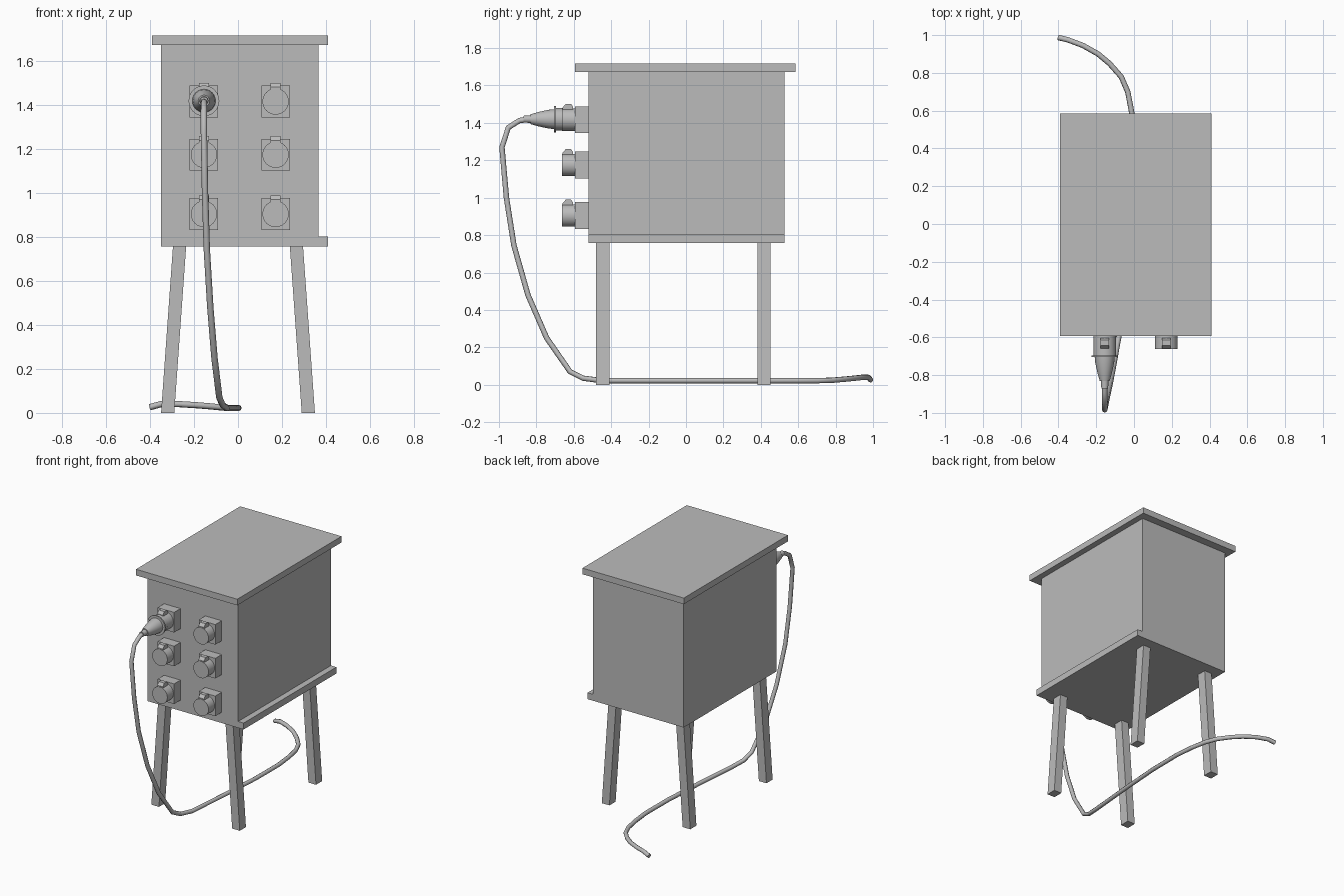
import bpy, bmesh, math
from mathutils import Matrix

cube = bpy.data.objects.get("Cube")
if cube:
    bpy.data.objects.remove(cube, do_unlink=True)

grey = bpy.data.materials.new("plain_grey")
grey.use_nodes = True
grey.diffuse_color = (0.5, 0.5, 0.5, 1)
grey.node_tree.nodes["Principled BSDF"].inputs["Base Color"].default_value = (0.5, 0.5, 0.5, 1)


def finish(name, bm, smooth=False):
    bmesh.ops.recalc_face_normals(bm, faces=bm.faces)
    mesh = bpy.data.meshes.new(name)
    bm.to_mesh(mesh)
    bm.free()
    mesh.materials.append(grey)
    obj = bpy.data.objects.new(name, mesh)
    bpy.context.collection.objects.link(obj)
    if smooth:
        bpy.ops.object.select_all(action="DESELECT")
        obj.select_set(True)
        bpy.context.view_layer.objects.active = obj
        bpy.ops.object.shade_smooth_by_angle(angle=math.radians(35))
    return obj


def box(name, x, y, z, lean=0):
    """Box between pairs of limits; lean shifts the top along x."""
    bm = bmesh.new()
    bmesh.ops.create_cube(bm, size=1)
    for v in bm.verts:
        up = v.co.z > 0
        v.co = (x[v.co.x > 0] + lean * up, y[v.co.y > 0], z[up])
    return finish(name, bm)


def lathe(name, cx, cz, profile, sides=24):
    """Turn (radius, y) points around an axis along y."""
    bm = bmesh.new()
    rings = []
    for r, y in profile:
        rings.append([bm.verts.new((cx + r * math.cos(a), y, cz + r * math.sin(a)))
                      for a in (math.tau * i / sides for i in range(sides))])
    for lower, upper in zip(rings, rings[1:]):
        for i in range(sides):
            j = (i + 1) % sides
            bm.faces.new((lower[i], lower[j], upper[j], upper[i]))
    bm.faces.new(rings[0])
    bm.faces.new(rings[-1])
    return finish(name, bm, True)


def extrude_x(name, cx, half, outline):
    """Extrude a (y, z) outline across x."""
    bm = bmesh.new()
    face = bm.faces.new([bm.verts.new((cx - half, y, z)) for y, z in outline])
    moved = bmesh.ops.extrude_face_region(bm, geom=[face])["geom"]
    bmesh.ops.translate(bm, vec=(2 * half, 0, 0),
                        verts=[g for g in moved if isinstance(g, bmesh.types.BMVert)])
    return finish(name, bm)


# Cabinet
box("cabinet_body", (-0.35, 0.367), (-0.522, 0.527), (0.757, 1.673))
box("roof_panel", (-0.392, 0.41), (-0.594, 0.585), (1.673, 1.717))
box("base_ledge", (0.367, 0.41), (-0.522, 0.527), (0.757, 0.803))

# Splayed legs
for side, sx in (("right", -1), ("left", 1)):
    for end, y in (("front", -0.445), ("back", 0.417)):
        box(f"{end}_{side}_leg", (sx * 0.32 - 0.03, sx * 0.32 + 0.03),
            (y - 0.035, y + 0.035), (0, 0.757), -sx * 0.054)

# Sockets with round caps and hinged lugs
for col, x in (("right", -0.155), ("left", 0.171)):
    for row, z in (("top", 1.417), ("middle", 1.175), ("bottom", 0.905)):
        tag = f"{row}_{col}_socket"
        box(tag + "_box", (x - 0.065, x + 0.065), (-0.594, -0.522), (z - 0.072, z + 0.072))
        lathe(tag + "_cap", x, z, [(0.06, -0.594), (0.06, -0.663)])
        extrude_x(tag + "_lug", x, 0.022,
                  [(-0.66, z + 0.04), (-0.66, z + 0.065), (-0.643, z + 0.085),
                   (-0.615, z + 0.085), (-0.604, z + 0.07), (-0.604, z + 0.04)])

# Plug
lathe("plug", -0.155, 1.42,
      [(0.06, -0.655), (0.06, -0.695), (0.07, -0.695), (0.07, -0.705), (0.053, -0.705),
       (0.05, -0.735), (0.038, -0.79), (0.026, -0.832), (0.02, -0.832), (0.018, -0.87)])

# Cable hanging down and trailing over the ground
path = [(-0.155, -0.82, 1.42), (-0.155, -0.89, 1.413), (-0.155, -0.95, 1.375),
        (-0.155, -0.984, 1.27), (-0.15, -0.96, 1.0), (-0.142, -0.92, 0.745),
        (-0.126, -0.845, 0.48), (-0.107, -0.745, 0.25), (-0.085, -0.62, 0.07),
        (-0.07, -0.55, 0.035), (-0.05, -0.45, 0.022), (-0.02, -0.1, 0.022),
        (0, 0.2, 0.022), (0.002, 0.45, 0.022), (-0.012, 0.59, 0.022),
        (-0.033, 0.7, 0.022), (-0.068, 0.78, 0.024), (-0.13, 0.85, 0.03),
        (-0.19, 0.9, 0.035), (-0.27, 0.945, 0.04), (-0.35, 0.975, 0.04), (-0.4, 0.987, 0.026)]
curve = bpy.data.curves.new("cable", "CURVE")
curve.dimensions = "3D"
curve.bevel_depth = 0.0145
curve.bevel_resolution = 2
curve.use_fill_caps = True
spline = curve.splines.new("POLY")
spline.points.add(len(path) - 1)
for point, co in zip(spline.points, path):
    point.co = (*co, 1)
spline.use_smooth = True
curve.materials.append(grey)
cable = bpy.data.objects.new("cable", curve)
bpy.context.collection.objects.link(cable)
